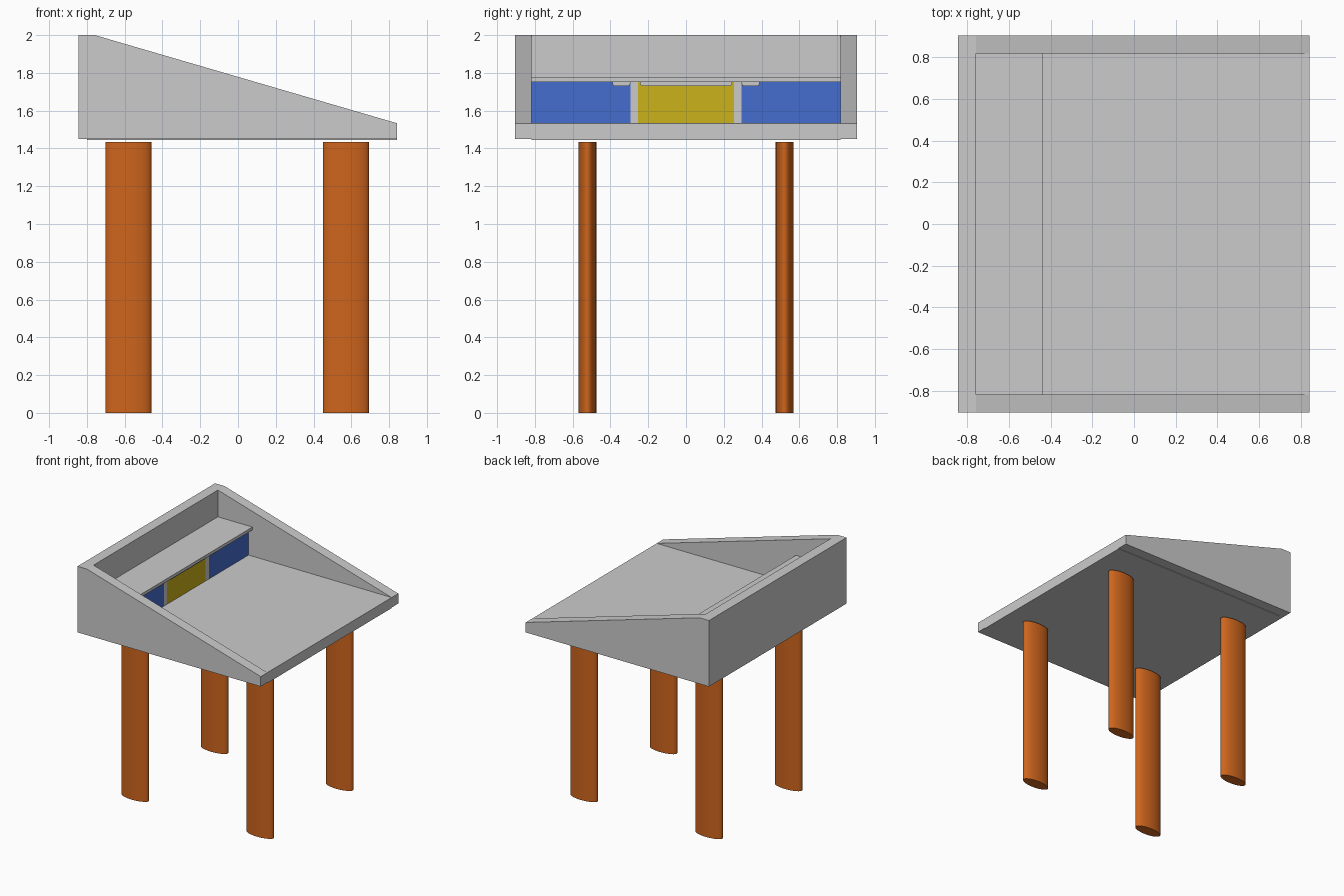
import bpy, bmesh, math

if "Cube" in bpy.data.objects:
    bpy.data.objects.remove(bpy.data.objects["Cube"])


def material(name, color):
    m = bpy.data.materials.new(name)
    m.diffuse_color = (*color, 1)
    m.use_nodes = True
    m.node_tree.nodes["Principled BSDF"].inputs["Base Color"].default_value = m.diffuse_color
    return m


ORANGE = material("orange", (0.62, 0.13, 0.012))
BLUE = material("blue", (0.06, 0.15, 0.62))
YELLOW = material("yellow", (0.6, 0.45, 0.01))


def prism(name, points, vec, mat=None):
    """Extrude a closed planar outline along vec."""
    bm = bmesh.new()
    face = bm.faces.new([bm.verts.new(p) for p in points])
    ext = bmesh.ops.extrude_face_region(bm, geom=[face])
    verts = [g for g in ext["geom"] if isinstance(g, bmesh.types.BMVert)]
    bmesh.ops.translate(bm, verts=verts, vec=vec)
    bmesh.ops.recalc_face_normals(bm, faces=bm.faces)
    me = bpy.data.meshes.new(name)
    bm.to_mesh(me)
    bm.free()
    ob = bpy.data.objects.new(name, me)
    bpy.context.collection.objects.link(ob)
    if mat:
        me.materials.append(mat)
    return ob


def box(name, x, y, z, mat=None):
    pts = [(x[0], y[0], z[0]), (x[1], y[0], z[0]), (x[1], y[1], z[0]), (x[0], y[1], z[0])]
    return prism(name, pts, (0, 0, z[1] - z[0]), mat)


def span(s, a, b):
    return sorted((s * a, s * b))


W, IN = 0.905, 0.818          # outer and inner half width
BACK, FRONT = -0.845, 0.843   # depth limits
WALL, FACE, LIP = -0.758, -0.475, -0.44

# Sloped side panels
profile = [(BACK, 1.45), (BACK, 2.0), (WALL, 2.0), (FRONT, 1.533), (FRONT, 1.45)]
for s, side in ((-1, "near"), (1, "far")):
    prism(f"side_panel_{side}", [(x, s * W, z) for x, z in profile], (0, s * (IN - W), 0))

# Back wall and desk floor
box("back_wall", (BACK, WALL), (-IN, IN), (1.45, 2.0))
floor = [(-0.8, 1.445), (-0.8, 1.535), (FRONT, 1.533), (FRONT, 1.445)]
prism("desk_floor", [(x, -IN, z) for x, z in floor], (0, 2 * IN, 0))

# Shelf over the drawers
box("shelf", (WALL, LIP), (-IN, IN), (1.752, 1.777))


# Finger pull: plate with rounded lower corners
def pull(name, y0, y1):
    top, low, r = 1.752, 1.73, 0.015
    pts = [(y0, top)]
    pts += [(y0 + r - r * math.cos(a), low + r - r * math.sin(a))
            for a in (math.pi / 8 * i for i in range(5))]
    pts += [(y1 - r + r * math.sin(a), low + r - r * math.cos(a))
            for a in (math.pi / 8 * i for i in range(5))]
    pts.append((y1, top))
    prism(name, [(FACE, y, z) for y, z in pts], (0.012, 0, 0))


# Drawers, dividers and pulls
box("centre_drawer", (WALL, FACE), (-0.253, 0.253), (1.534, 1.752), YELLOW)
pull("centre_pull", -0.243, 0.243)
for s, side in ((-1, "near"), (1, "far")):
    box(f"side_drawer_{side}", (WALL, FACE), span(s, 0.295, IN), (1.534, 1.752), BLUE)
    box(f"divider_{side}", (WALL, FACE), span(s, 0.253, 0.295), (1.534, 1.752))
    pull(f"side_pull_{side}", *span(s, 0.295, 0.39))

# Elliptical legs
for x, depth in ((-0.58, "back"), (0.572, "front")):
    for s, side in ((-1, "near"), (1, "far")):
        ring = [(x + 0.122 * math.cos(a), s * 0.522 + 0.048 * math.sin(a), 0)
                for a in (math.tau * i / 48 for i in range(48))]
        leg = prism(f"leg_{depth}_{side}", ring, (0, 0, 1.433), ORANGE)
        bpy.ops.object.select_all(action="DESELECT")
        bpy.context.view_layer.objects.active = leg
        leg.select_set(True)
        bpy.ops.object.shade_smooth_by_angle(angle=math.radians(50))
